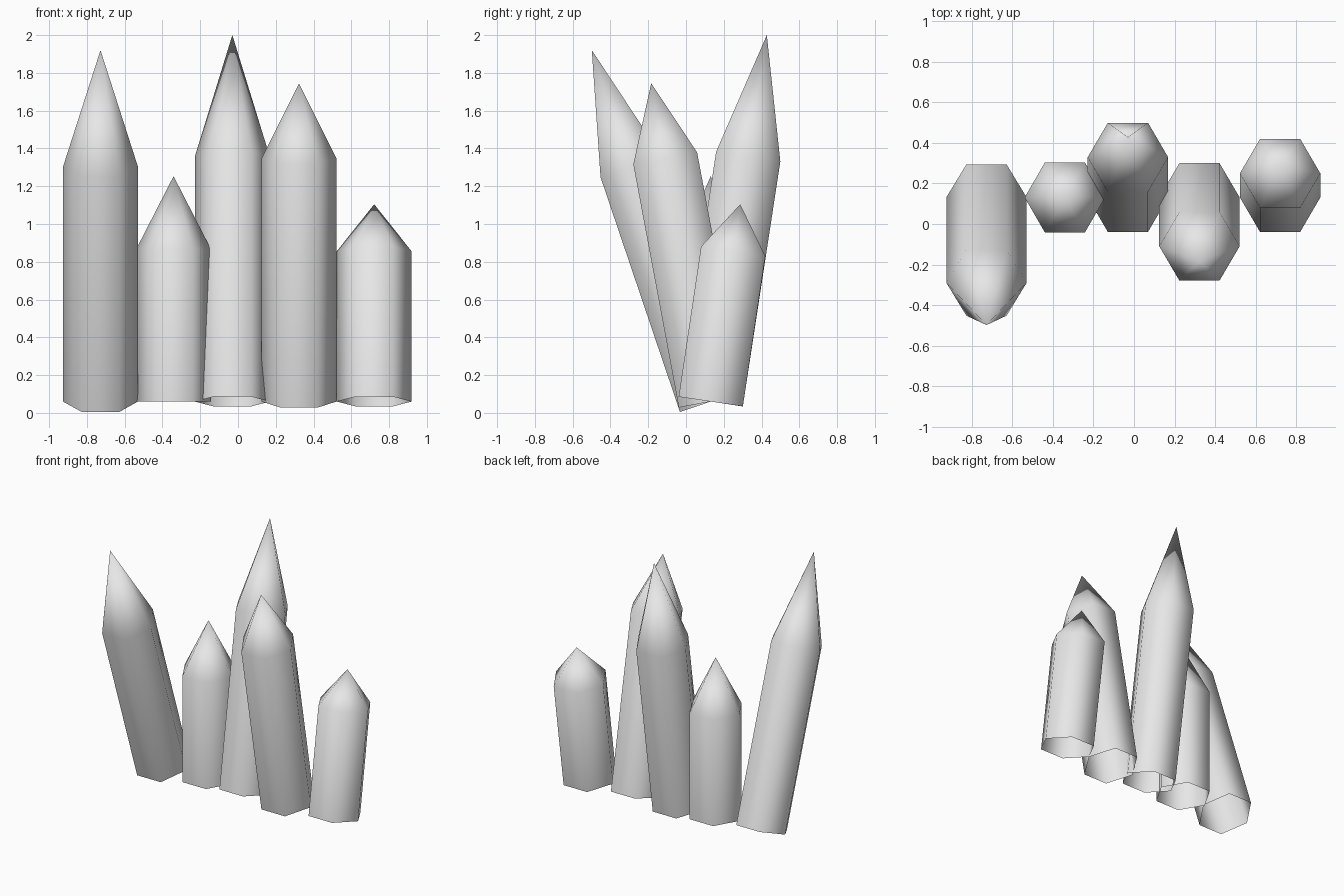
import bpy
import bmesh
from math import cos, sin, pi, radians

cube = bpy.data.objects.get("Cube")
if cube:
    bpy.data.objects.remove(cube, do_unlink=True)

# One grey stone colour
grey = bpy.data.materials.new("pale_grey")
grey.use_nodes = True
colour = (0.8, 0.8, 0.8, 1)
grey.diffuse_color = colour
grey.node_tree.nodes["Principled BSDF"].inputs["Base Color"].default_value = colour

RADIUS = 0.1985
SIDES = 6
BASE_Y, BASE_Z = 0.131, 0.06


def crystal(name, x, shoulder, length, lean):
    """Open hexagonal shaft with a pointed tip, leaning forward by lean degrees."""
    bm = bmesh.new()
    angles = [2 * pi * i / SIDES for i in range(SIDES)]
    low, high = ([bm.verts.new((RADIUS * cos(a), RADIUS * sin(a), z)) for a in angles]
                 for z in (0, shoulder))
    tip = bm.verts.new((0, 0, length))
    for i in range(SIDES):
        j = (i + 1) % SIDES
        bm.faces.new((low[i], low[j], high[j], high[i]))
        bm.faces.new((high[i], high[j], tip))
    for face in bm.faces:
        face.smooth = True
    mesh = bpy.data.meshes.new(name)
    bm.to_mesh(mesh)
    bm.free()
    mesh.materials.append(grey)
    obj = bpy.data.objects.new(name, mesh)
    obj.location = (x, BASE_Y, BASE_Z)
    obj.rotation_euler.x = radians(lean)
    bpy.context.collection.objects.link(obj)


# Row of crystals from the model's right to its left
crystal("far_right_crystal", -0.728, 1.312, 1.964, 18.7)
crystal("short_right_crystal", -0.341, 0.806, 1.193, 0)
crystal("tall_middle_crystal", -0.03, 1.312, 1.963, -8.7)
crystal("left_crystal", 0.323, 1.31, 1.714, 10.6)
crystal("far_left_crystal", 0.721, 0.804, 1.056, -8.5)
